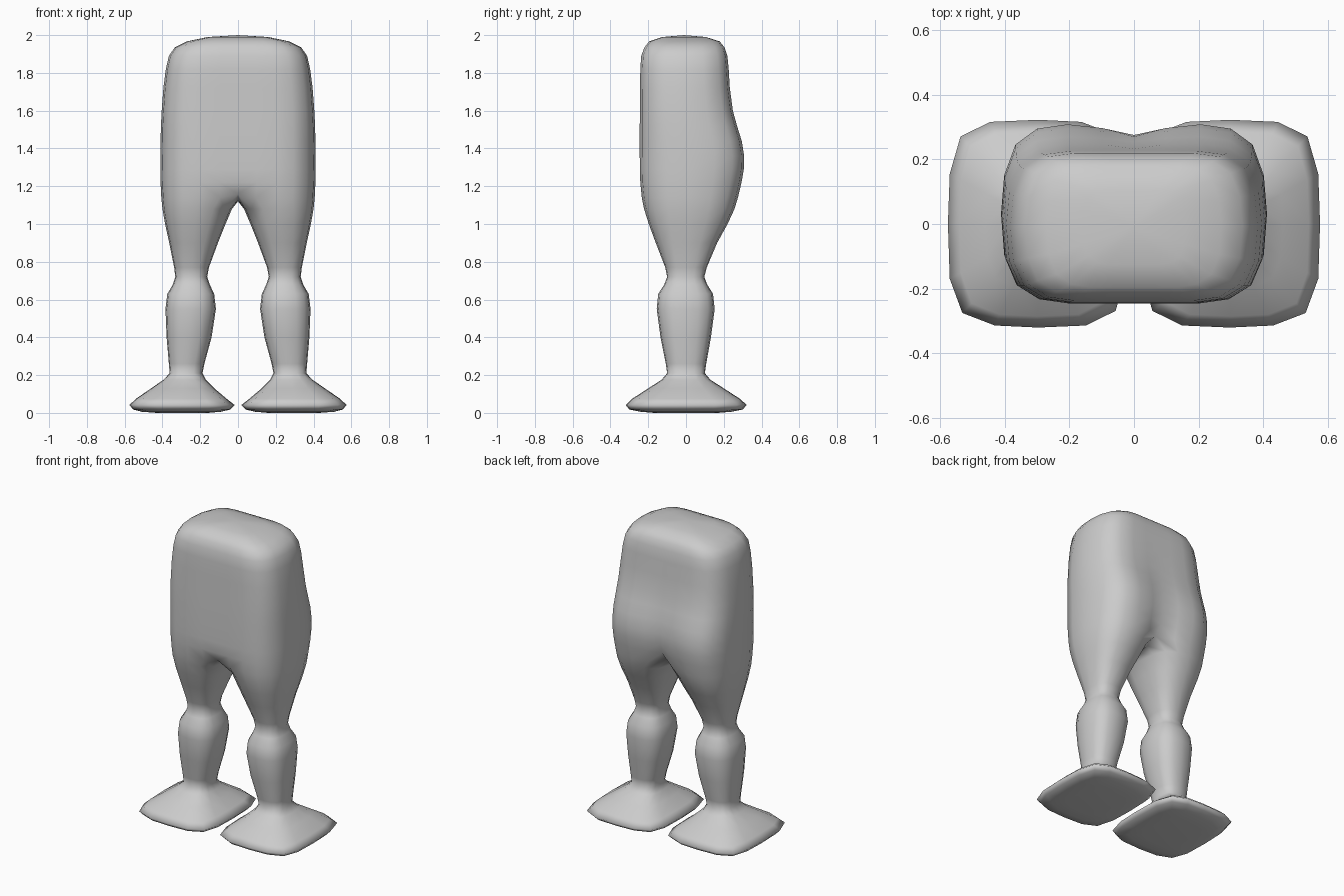
import bpy, bmesh, math

if "Cube" in bpy.data.objects:
    bpy.data.objects.remove(bpy.data.objects["Cube"])

# One quarter of a rounded-square section (unit half extents), 16 points in a full ring
SQUARE = [(1, 0), (.98, .48), (.86, .84), (.53, .98), (0, 1)]


def section(i, rnd):
    """Point i of a 16 point ring, blended from rounded square (0) to circle (1)."""
    i %= 16
    quad, k = divmod(i, 4)
    sx, sy = SQUARE[k]
    for _ in range(quad):
        sx, sy = -sy, sx
    a = math.tau * i / 16
    return sx + (math.cos(a) - sx) * rnd, sy + (math.sin(a) - sy) * rnd


bm = bmesh.new()


def leg_ring(z, x0, x1, y0, y1, rnd):
    ring = []
    for i in range(16):
        u, v = section(i, rnd)
        ring.append(bm.verts.new(((x0 + x1) / 2 + u * (x1 - x0) / 2,
                                  (y0 + y1) / 2 + v * (y1 - y0) / 2, z)))
    return ring


def hip_ring(z, x1, y0, y1, cleft):
    """Open half ring running from the front centre round to the back centre."""
    ring = []
    for i in range(10, 23):
        u, v = section(i, .5)
        x, y = x1 / 2 * (1 + u), (y0 + y1) / 2 + v * (y1 - y0) / 2
        if i in (10, 22):
            x, y = 0, (y0 if i == 10 else y1 - cleft)
        elif i == 11:
            x, y = x1 * .24, y0
        elif i == 21:
            x, y = x1 * .24, y1 - cleft * .35
        ring.append(bm.verts.new((x, y, z)))
    return ring


def bridge(a, b, closed):
    n = len(a)
    for i in range(n if closed else n - 1):
        j = (i + 1) % n
        bm.faces.new((a[i], a[j], b[j], b[i]))


# Foot, calf, knee and thigh: z, inner x, outer x, front y, back y, roundness
LEG = [
    (.000, .16, .43, -.17, .17, .2),
    (.006, .09, .51, -.24, .24, .1),
    (.018, .04, .555, -.30, .30, 0),
    (.042, .018, .575, -.32, .322, 0),
    (.075, .06, .54, -.285, .285, 0),
    (.13, .125, .46, -.20, .20, .2),
    (.175, .17, .395, -.13, .13, .4),
    (.21, .188, .362, -.10, .10, .5),
    (.26, .178, .366, -.107, .107, .5),
    (.40, .14, .378, -.135, .132, .5),
    (.55, .117, .384, -.155, .152, .5),
    (.63, .126, .374, -.147, .143, .5),
    (.68, .15, .345, -.115, .112, .5),
    (.72, .163, .332, -.10, .097, .5),
    (.77, .154, .338, -.11, .11, .5),
    (.90, .106, .364, -.16, .165, .5),
    (1.0, .066, .386, -.197, .22, .5),
    (1.08, .032, .40, -.222, .257, .5),
]
rings = [leg_ring(*row) for row in LEG]
for a, b in zip(rings, rings[1:]):
    bridge(a, b, True)
bm.faces.new(rings[0][::-1])  # sole

# Crotch: the inner side of the leg ring meets the centre plane
crotch = leg_ring(1.14, 0, .406, -.234, .275, .5)
for i, y, z in ((6, .20, 1.16), (7, .12, 1.128), (8, .02, 1.12), (9, -.11, 1.128), (10, -.215, 1.16)):
    crotch[i].co = (0, y, z)
crotch[5].co.x, crotch[11].co.x = .095, .095
bridge(rings[-1], crotch, True)

# Hips and waist: z, outer x, front y, back y, depth of the cleft at the back
HIPS = [
    (1.22, .41, -.242, .294, .045),
    (1.29, .411, -.244, .306, .035),
    (1.36, .411, -.245, .308, .033),
    (1.44, .41, -.245, .295, .025),
    (1.52, .408, -.245, .27, .015),
    (1.60, .404, -.244, .248, .006),
    (1.72, .395, -.243, .232, 0),
    (1.82, .382, -.242, .226, 0),
    (1.89, .366, -.237, .219, 0),
    (1.935, .335, -.22, .204, 0),
    (1.967, .27, -.195, .178, 0),
    (1.99, .16, -.125, .105, 0),
]
prev = [crotch[i % 16] for i in range(10, 23)]
for row in HIPS:
    ring = hip_ring(*row)
    bridge(prev, ring, False)
    prev = ring
# Slightly domed top
top = bm.verts.new((0, -.01, 2.0))
for a, b in zip(prev, prev[1:]):
    bm.faces.new((a, b, top))

bmesh.ops.recalc_face_normals(bm, faces=bm.faces)
if sum(f.normal.x * f.calc_area() for f in bm.faces if f.calc_center_median().x > .37) < 0:
    bmesh.ops.reverse_faces(bm, faces=bm.faces)
mesh = bpy.data.meshes.new("lower_body")
bm.to_mesh(mesh)
bm.free()

body = bpy.data.objects.new("lower_body", mesh)
bpy.context.collection.objects.link(body)
for p in mesh.polygons:
    p.use_smooth = True

# Other half
mirror = body.modifiers.new("mirror", 'MIRROR')
mirror.use_clip = True
mirror.merge_threshold = .0005

grey = bpy.data.materials.new("light grey")
grey.diffuse_color = (.6, .6, .6, 1)
grey.use_nodes = True
grey.node_tree.nodes["Principled BSDF"].inputs["Base Color"].default_value = grey.diffuse_color
mesh.materials.append(grey)
